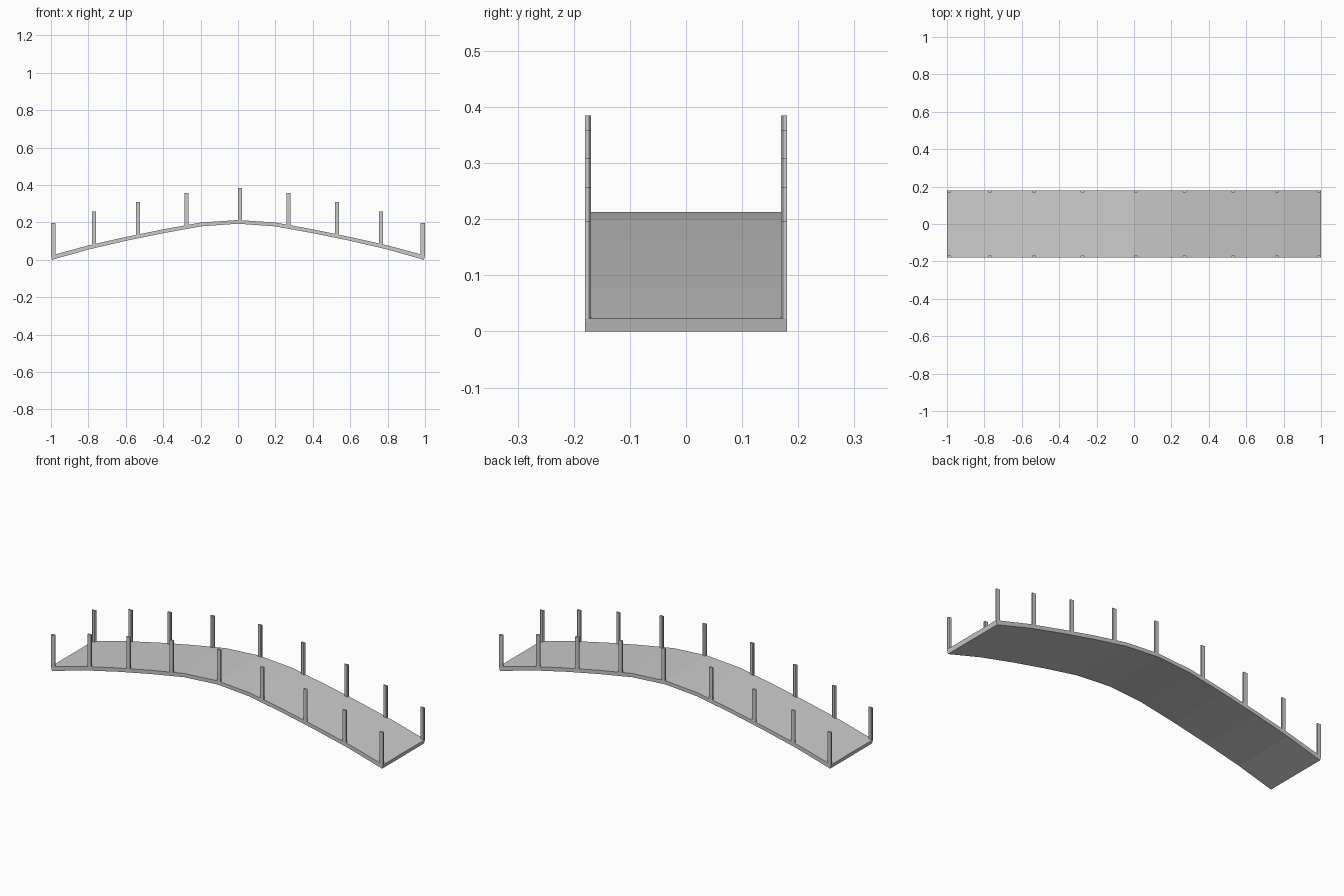
import bpy, bmesh

if "Cube" in bpy.data.objects:
    bpy.data.objects.remove(bpy.data.objects["Cube"])


def prism(name, outline, vec):
    """Extrude a closed 3D outline along vec into a solid."""
    bm = bmesh.new()
    face = bm.faces.new([bm.verts.new(p) for p in outline])
    geom = bmesh.ops.extrude_face_region(bm, geom=[face])["geom"]
    moved = [v for v in geom if isinstance(v, bmesh.types.BMVert)]
    bmesh.ops.translate(bm, verts=moved, vec=vec)
    bmesh.ops.recalc_face_normals(bm, faces=bm.faces[:])
    mesh = bpy.data.meshes.new(name)
    bm.to_mesh(mesh)
    bm.free()
    obj = bpy.data.objects.new(name, mesh)
    bpy.context.collection.objects.link(obj)
    return obj


HALF_W = 0.18

# Arched deck: side profile from one end to the crown, mirrored in x
top = [(-1.0, 0.023), (-0.8, 0.077), (-0.6, 0.122), (-0.4, 0.163), (-0.2, 0.199), (0, 0.213)]
bottom = [(-0.994, 0.0), (-0.796, 0.056), (-0.597, 0.102), (-0.397, 0.143), (-0.197, 0.179), (0, 0.193)]
upper = top + [(-x, z) for x, z in reversed(top[:-1])]
lower = bottom + [(-x, z) for x, z in reversed(bottom[:-1])]
prism("deck", [(x, -HALF_W, z) for x, z in upper + lower[::-1]], (0, 2 * HALF_W, 0))


def deck_height(x):
    for (x0, z0), (x1, z1) in zip(upper, upper[1:]):
        if x0 <= x <= x1:
            return z0 + (z1 - z0) * (x - x0) / (x1 - x0)


# Railing posts along both edges, inner corners chamfered
posts = [(-0.988, 0.197), (-0.77, 0.257), (-0.535, 0.308), (-0.275, 0.358), (0.01, 0.385),
         (0.27, 0.358), (0.53, 0.308), (0.765, 0.257), (0.988, 0.197)]
section = [(-0.011, 0), (0.011, 0), (0.011, 0.007), (0.007, 0.011), (-0.007, 0.011), (-0.011, 0.007)]
for side, label in ((-1, "front"), (1, "back")):
    for i, (x, z_top) in enumerate(posts):
        base = deck_height(x) - 0.008
        outline = [(x + dx, side * (HALF_W - dy), base) for dx, dy in section]
        prism(f"{label}_post_{i + 1}", outline, (0, 0, z_top - base))
